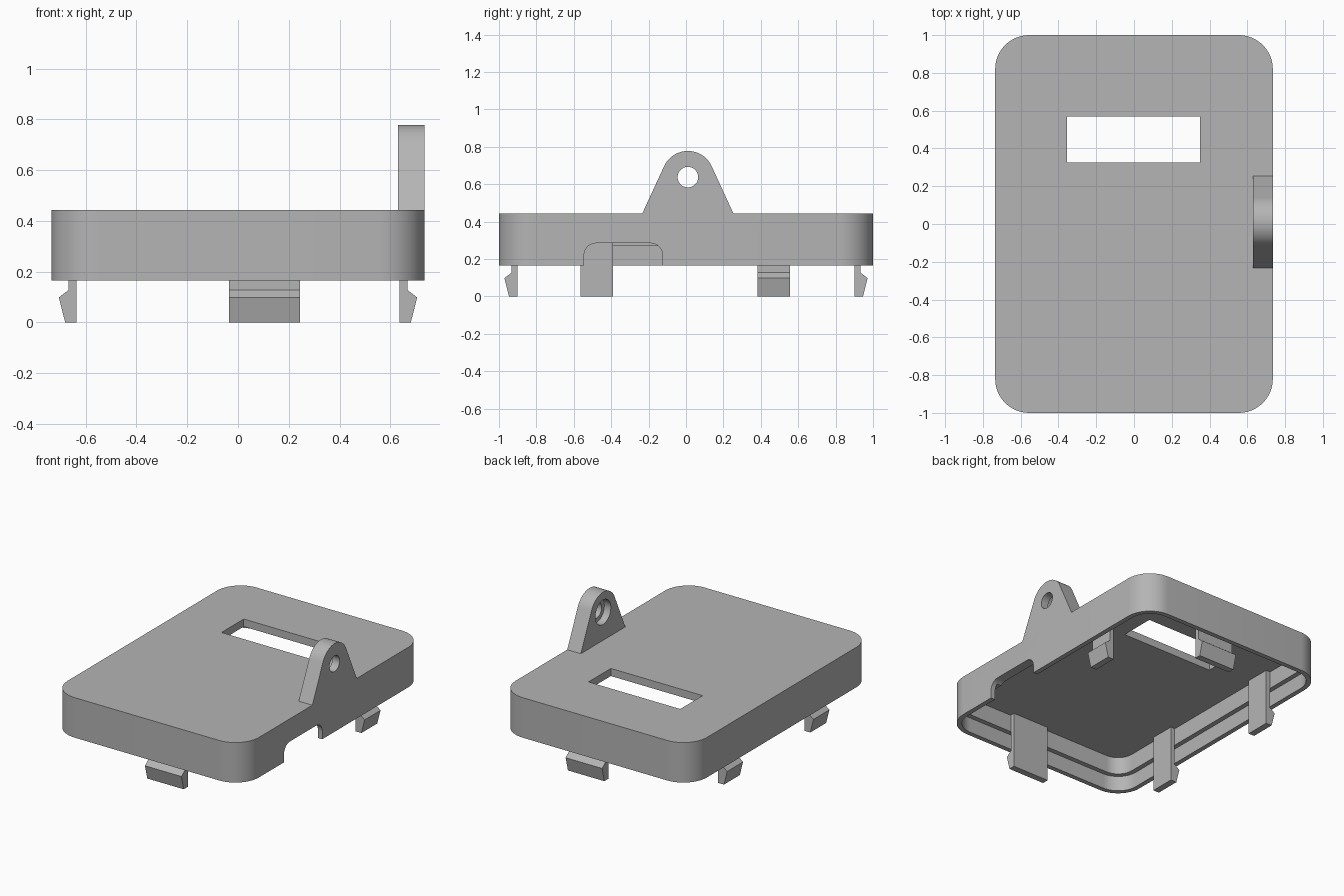
import bpy, bmesh
from math import pi, sin, cos, atan2
from mathutils import Vector

cube = bpy.data.objects.get("Cube")
if cube:
    bpy.data.objects.remove(cube)

grey = bpy.data.materials.new("mid grey")
grey.use_nodes = True
COLOUR = (0.46, 0.46, 0.46, 1)
grey.diffuse_color = COLOUR
grey.node_tree.nodes["Principled BSDF"].inputs["Base Color"].default_value = COLOUR

HX, HY, RADIUS = 0.735, 1.0, 0.18
RIM_Z, TOP_Z, CEILING_Z, LEDGE_Z = 0.165, 0.443, 0.39, 0.27


def loft(name, rings):
    """Closed solid through a list of matching point rings."""
    bm = bmesh.new()
    loops = [[bm.verts.new(p) for p in ring] for ring in rings]
    for a, b in zip(loops, loops[1:]):
        for i in range(len(a)):
            j = (i + 1) % len(a)
            bm.faces.new((a[i], a[j], b[j], b[i]))
    bm.faces.new(loops[0])
    bm.faces.new(loops[-1])
    bmesh.ops.recalc_face_normals(bm, faces=bm.faces)
    mesh = bpy.data.meshes.new(name)
    bm.to_mesh(mesh)
    bm.free()
    mesh.materials.append(grey)
    obj = bpy.data.objects.new(name, mesh)
    bpy.context.collection.objects.link(obj)
    return obj


def arc(cx, cy, r, start, end, steps):
    return [(cx + r * cos(start + (end - start) * i / steps),
             cy + r * sin(start + (end - start) * i / steps)) for i in range(steps + 1)]


def rounded_ring(inset, z):
    r = RADIUS - inset
    cx, cy = HX - RADIUS, HY - RADIUS
    points = []
    for k, (sx, sy) in enumerate([(1, 1), (-1, 1), (-1, -1), (1, -1)]):
        points += arc(sx * cx, sy * cy, r, k * pi / 2, (k + 1) * pi / 2, 12)
    return [(x, y, z) for x, y in points]


def side_prism(name, profile, x0, x1):
    """Extrude a (y, z) profile along x."""
    return loft(name, [[(x, y, z) for y, z in profile] for x in (x0, x1)])


def cut(obj, cutter):
    mod = obj.modifiers.new("cut", 'BOOLEAN')
    mod.operation, mod.solver, mod.object = 'DIFFERENCE', 'EXACT', cutter
    activate(obj)
    bpy.ops.object.modifier_apply(modifier=mod.name)
    bpy.data.objects.remove(cutter)


def activate(obj):
    bpy.ops.object.select_all(action='DESELECT')
    obj.select_set(True)
    bpy.context.view_layer.objects.active = obj


def smooth(obj):
    activate(obj)
    bpy.ops.object.shade_smooth_by_angle(angle=pi / 6)


# Hollow cover, open below, with a stepped rim
cover = loft("cover_shell", [rounded_ring(i, z) for i, z in [
    (0, TOP_Z), (0, RIM_Z), (0.033, RIM_Z), (0.033, LEDGE_Z),
    (0.066, LEDGE_Z), (0.066, CEILING_Z)]])

# Window through the top
window = [(0.325, 0.3), (0.57, 0.3), (0.57, 0.6), (0.325, 0.6)]
cut(cover, side_prism("window_cutter", window, -0.355, 0.35))

# Round-cornered cable notch in the left wall
r, low, high, top = 0.065, -0.545, -0.125, 0.285
notch = [(low, 0.1), (high, 0.1)]
notch += arc(high - r, top - r, r, 0, pi / 2, 8)
notch += arc(low + r, top - r, r, pi / 2, pi, 8)
cut(cover, side_prism("notch_cutter", notch, 0.6, 0.8))
smooth(cover)

# Upright hanging tab with a counterbored hole
EYE = (0.01, 0.638)
lean = atan2(0.055, 0.128)
tab_profile = [(EYE[0] - 0.245, TOP_Z - 0.002), (EYE[0] + 0.245, TOP_Z - 0.002)]
tab_profile += arc(*EYE, 0.14, lean, pi - lean, 24)
tab = side_prism("hanging_tab", tab_profile, 0.63, HX)
for radius, x0, x1 in [(0.055, 0.5, 0.9), (0.085, 0.5, 0.68)]:
    circle = arc(*EYE, radius, 0, 2 * pi, 32)[:-1]
    cut(tab, side_prism("hole_cutter", circle, x0, x1))
smooth(tab)

# Snap clips: (distance in from the outer wall, height)
HOOK = [(0.099, 0.395), (0.099, 0), (0.054, 0), (0.029, 0.098),
        (0.068, 0.128), (0.068, 0.395)]


def clip(name, wall, outward, along, start, end):
    """Hooked strip on a wall, running from start to end along it."""
    outward, along = Vector(outward), Vector(along)
    loft(name, [[outward * (wall - d) + along * s + Vector((0, 0, z)) for d, z in HOOK]
                for s in (start, end)])


for name, sign in (("front_clip", -1), ("back_clip", 1)):
    clip(name, HY, (0, sign, 0), (1, 0, 0), -0.035, 0.245)
for name, sign, start in (("left_back_clip", 1, 0.382), ("right_back_clip", -1, 0.382),
                          ("right_front_clip", -1, -0.565)):
    clip(name, HX, (sign, 0, 0), (0, 1, 0), start, start + 0.174)
